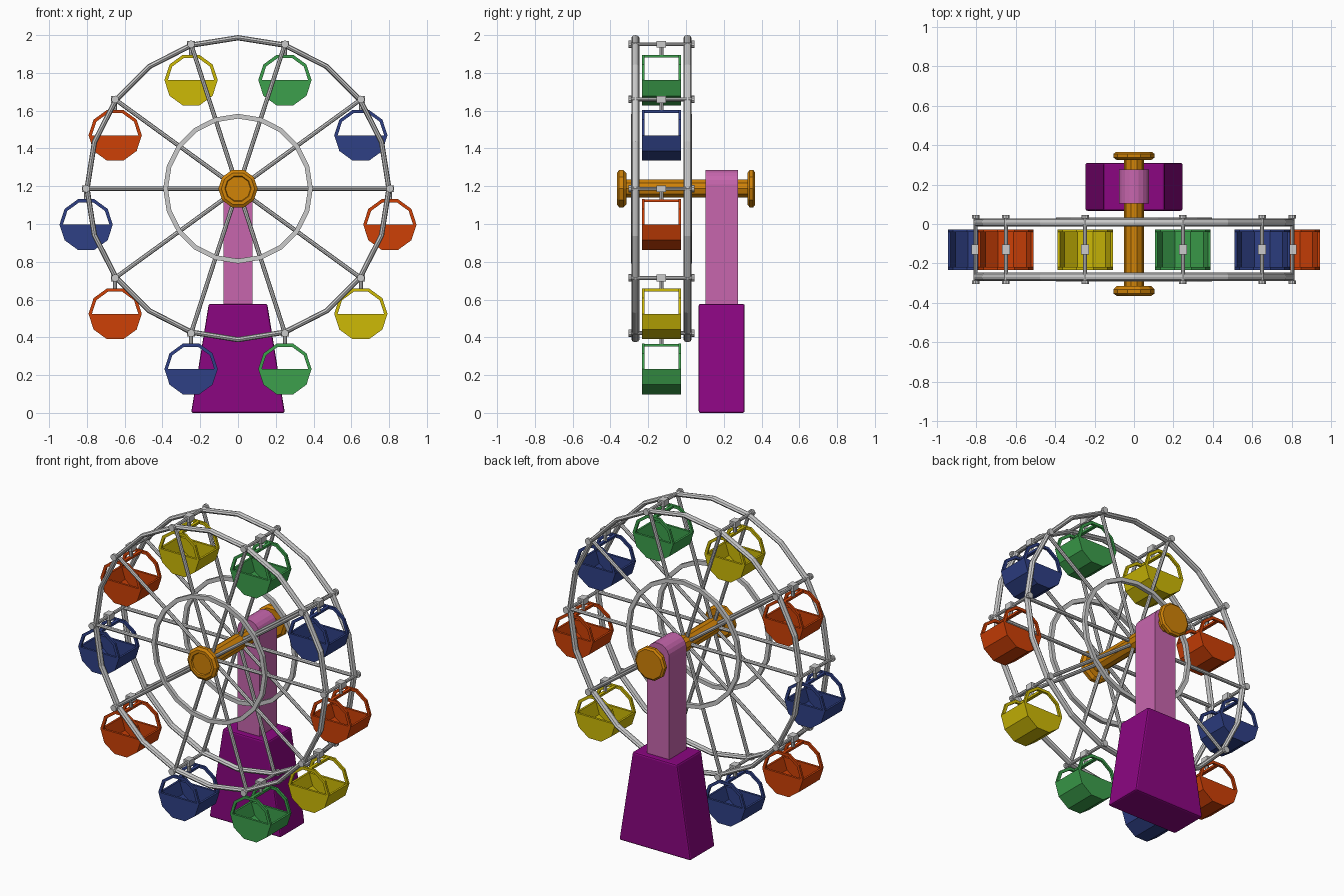
import bpy, bmesh
from math import sin, cos, pi, radians
from mathutils import Vector

if "Cube" in bpy.data.objects:
    bpy.data.objects.remove(bpy.data.objects["Cube"])

CZ = 1.187                      # axle height
Y_FRONT, Y_BACK = -0.268, 0.008  # wheel planes
Y_MID = (Y_FRONT + Y_BACK) / 2
R_JOINT = 0.804
DROP = 0.19                     # cabin centre below its joint

RGB = {"blue": (50, 66, 132), "green": (62, 158, 77), "yellow": (204, 184, 15),
       "red_orange": (204, 66, 15), "gold": (208, 130, 16),
       "pink": (198, 102, 172), "purple": (138, 14, 128)}
MATS = {}
for key, rgb in RGB.items():
    MATS[key] = bpy.data.materials.new(key)
    MATS[key].diffuse_color = [(c / 255) ** 2.2 for c in rgb] + [1]


def finish(name, bm, color=None, loc=(0, 0, 0)):
    bmesh.ops.remove_doubles(bm, verts=bm.verts, dist=1e-5)
    bmesh.ops.recalc_face_normals(bm, faces=bm.faces)
    me = bpy.data.meshes.new(name)
    bm.to_mesh(me)
    bm.free()
    ob = bpy.data.objects.new(name, me)
    ob.location = loc
    bpy.context.collection.objects.link(ob)
    if color:
        me.materials.append(MATS[color])
    return ob


def prism(bm, poly, y0, y1):
    """Extrude an xz polygon along y."""
    a = [bm.verts.new((x, y0, z)) for x, z in poly]
    b = [bm.verts.new((x, y1, z)) for x, z in poly]
    bm.faces.new(a)
    bm.faces.new(b[::-1])
    for i in range(len(poly)):
        j = (i + 1) % len(poly)
        bm.faces.new((a[i], a[j], b[j], b[i]))


def box(bm, c, s):
    x, z, hx, hz = c[0], c[2], s[0] / 2, s[2] / 2
    prism(bm, [(x - hx, z - hz), (x + hx, z - hz), (x + hx, z + hz), (x - hx, z + hz)],
          c[1] - s[1] / 2, c[1] + s[1] / 2)


def lathe(bm, section, n, closed):
    """Turn an (r, y) section around the y axis."""
    rows = [[bm.verts.new((r * cos(2 * pi * i / n), y, r * sin(2 * pi * i / n)))
             for r, y in section] for i in range(n)]
    m = len(section)
    for i in range(n):
        a, b = rows[i], rows[(i + 1) % n]
        for k in range(m if closed else m - 1):
            l = (k + 1) % m
            bm.faces.new((a[k], a[l], b[l], b[k]))


def rod(bm, p, q, r, n=8):
    p, q = Vector(p), Vector(q)
    d = q - p
    mat = d.to_track_quat('Z', 'Y').to_matrix().to_4x4()
    mat.translation = (p + q) / 2
    bmesh.ops.create_cone(bm, cap_ends=True, segments=n, radius1=r, radius2=r,
                          depth=d.length, matrix=mat)


def band(bm, a0, steps, r0, r1, y0, y1):
    """Half-decagon strip with thickness, starting at angle a0."""
    rows = []
    for i in range(steps + 1):
        t = radians(a0 + 36 * i)
        rows.append([bm.verts.new((r * cos(t), y, r * sin(t)))
                     for r, y in ((r0, y0), (r1, y0), (r1, y1), (r0, y1))])
    for a, b in zip(rows, rows[1:]):
        for k in range(4):
            l = (k + 1) % 4
            bm.faces.new((a[k], a[l], b[l], b[k]))
    bm.faces.new(rows[0])
    bm.faces.new(rows[-1][::-1])


# Stand: tapered base and round-topped pillar
bm = bmesh.new()
prism(bm, [(-0.248, 0), (0.248, 0), (0.155, 0.577), (-0.155, 0.577)], 0.067, 0.311)
base = finish("base", bm, "purple")
bev = base.modifiers.new("bevel", 'BEVEL')
bev.width, bev.segments = 0.01, 2

bm = bmesh.new()
arc = [(0.077 * cos(pi * i / 10), 1.21 + 0.077 * sin(pi * i / 10)) for i in range(11)]
prism(bm, [(-0.077, 0.56), (0.077, 0.56)] + arc, 0.104, 0.276)
finish("pillar", bm, "pink")

# Axle with flanged caps at both ends
bm = bmesh.new()
lathe(bm, [(0, -0.356), (0.066, -0.356), (0.07, -0.365), (0.088, -0.365), (0.104, -0.354),
           (0.104, -0.332), (0.088, -0.316), (0.05, -0.316), (0.05, 0.325), (0.088, 0.325),
           (0.104, 0.337), (0.104, 0.356), (0.092, 0.365), (0, 0.365)], 10, False)
finish("axle", bm, "gold", (0, 0, CZ))

# Two wheel frames: outer rim, inner ring, spokes
for side, y, out in (("front", Y_FRONT, -1), ("back", Y_BACK, 1)):
    bm = bmesh.new()
    lathe(bm, [(0.799 + 0.014 * cos(pi * k / 4), 0.021 * sin(pi * k / 4)) for k in range(8)],
          20, True)
    finish(side + "_rim", bm, None, (0, y, CZ))
    bm = bmesh.new()
    lathe(bm, [(0.371, -0.012), (0.396, -0.012), (0.396, 0.012), (0.371, 0.012)], 20, True)
    finish(side + "_inner_ring", bm, None, (0, y + out * 0.012, CZ))
    bm = bmesh.new()
    for i in range(10):
        t = radians(36 * i)
        rod(bm, (0.03 * cos(t), 0, 0.03 * sin(t)), (0.8 * cos(t), 0, 0.8 * sin(t)), 0.0115)
    finish(side + "_spokes", bm, None, (0, y, CZ))

# Cross rods, hangers and cabins
COLORS = ["red_orange", "blue", "green", "yellow", "red_orange",
          "blue", "red_orange", "blue", "green", "yellow"]
R, HY, T = 0.141, 0.103, 0.014
for i, color in enumerate(COLORS):
    t = radians(36 * i)
    x, z = R_JOINT * cos(t), CZ + R_JOINT * sin(t)

    bm = bmesh.new()
    h = 0.172
    rod(bm, (0, -h, 0), (0, h, 0), 0.01)
    for s in (-1, 1):
        rod(bm, (0, s * (h - 0.014), 0), (0, s * (h + 0.003), 0), 0.02, 10)
    box(bm, (0, 0, 0), (0.042, 0.05, 0.036))
    rod(bm, (0, 0, 0), (0, 0, -0.058), 0.011)
    finish(f"hanger_{i + 1}", bm, None, (x, Y_MID, z))

    bm = bmesh.new()
    band(bm, 180, 5, R - 0.013, R, -HY, HY)                     # tub floor
    half = [(R * cos(radians(a)), R * sin(radians(a))) for a in range(180, 361, 36)]
    for s in (-1, 1):
        y0, y1 = sorted((s * HY, s * (HY - T)))
        prism(bm, half, y0, y1)                                 # tub end panel
        band(bm, 0, 5, R - 0.018, R, y0, y1)                    # arch
    box(bm, (0, 0, R * sin(radians(72)) - 0.008), (0.02, 2 * HY - T, 0.014))  # top bar
    finish(f"cabin_{i + 1}", bm, color, (x, Y_MID, z - DROP))

for m in bpy.data.materials:
    if m.users and not m.is_grease_pencil:
        m.use_nodes = True
        m.node_tree.nodes["Principled BSDF"].inputs["Base Color"].default_value = m.diffuse_color
